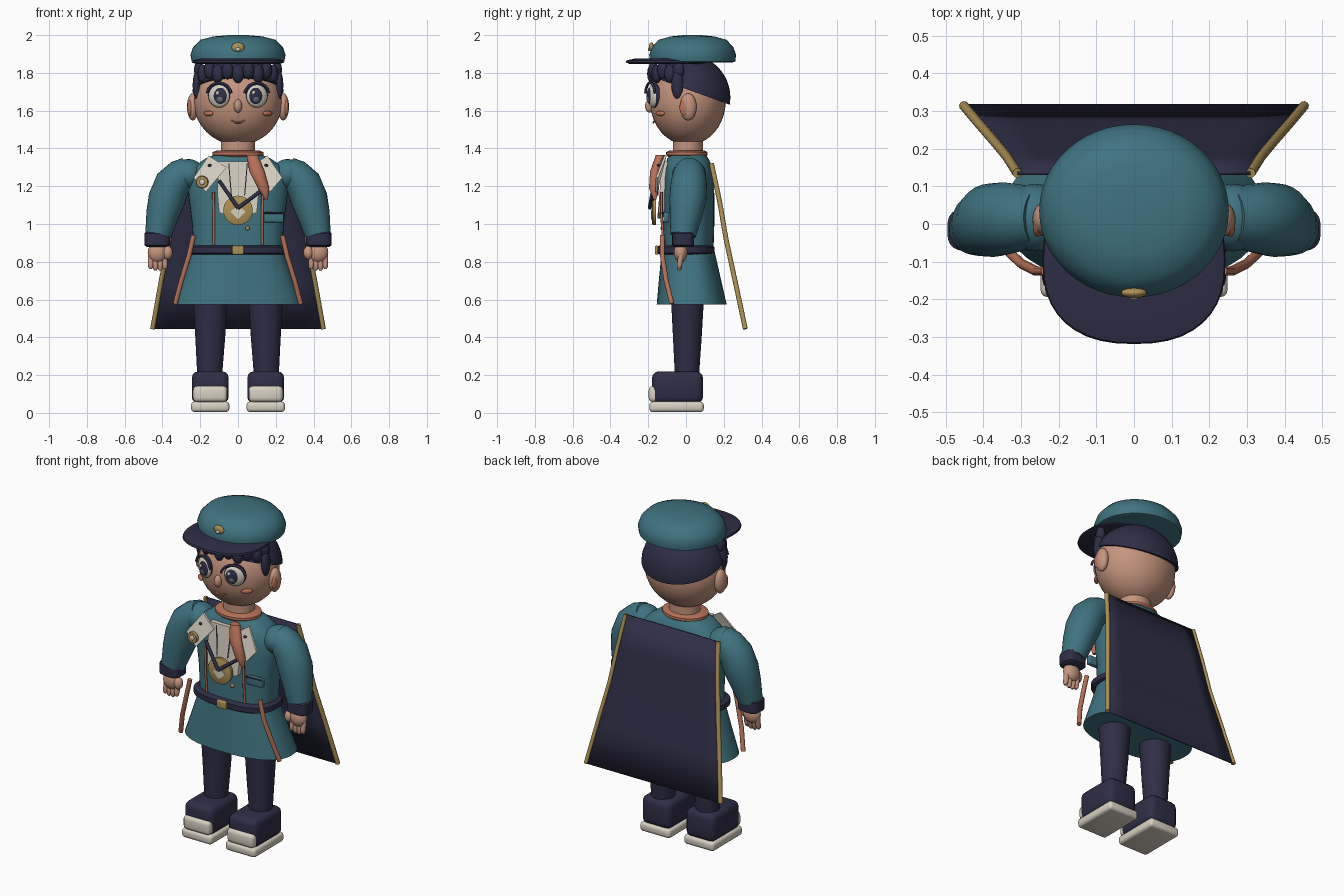
import bpy, bmesh
from math import sin, cos, pi, radians, copysign
from mathutils import Vector, Matrix, Quaternion

if "Cube" in bpy.data.objects:
    bpy.data.objects.remove(bpy.data.objects["Cube"])


def material(name, r, g, b):
    m = bpy.data.materials.new(name)
    m.use_nodes = True
    m.diffuse_color = (r, g, b, 1)
    m.node_tree.nodes["Principled BSDF"].inputs["Base Color"].default_value = (r, g, b, 1)
    return m


TEAL = material("teal cloth", .05, .17, .215)
NAVY = material("navy cloth", .028, .027, .062)
SKIN = material("skin", .56, .30, .21)
CLAY = material("terracotta", .49, .17, .10)
CREAM = material("cream", .68, .63, .54)
GOLD = material("gold", .42, .28, .09)
GREY = material("grey iris", .13, .14, .17)


def finish(name, bm, mat, angle=40):
    """Turn a bmesh into an object, smooth except at sharp edges."""
    bmesh.ops.recalc_face_normals(bm, faces=bm.faces)
    for f in bm.faces:
        f.smooth = True
    for e in bm.edges:
        e.smooth = e.calc_face_angle(0) < radians(angle)
    mesh = bpy.data.meshes.new(name)
    bm.to_mesh(mesh)
    bm.free()
    mesh.materials.append(mat)
    ob = bpy.data.objects.new(name, mesh)
    bpy.context.collection.objects.link(ob)
    return ob


def skin_rings(name, rings, mat, angle=40):
    bm = bmesh.new()
    loops = [[bm.verts.new(p) for p in ring] for ring in rings]
    n = len(loops[0])
    for a, b in zip(loops, loops[1:]):
        for i in range(n):
            bm.faces.new((a[i], a[(i + 1) % n], b[(i + 1) % n], b[i]))
    bm.faces.new(loops[0])
    bm.faces.new(loops[-1])
    return finish(name, bm, mat, angle)


def loft(name, sections, mat, power=2, n=40):
    """Stack level rounded sections (x, y, z, rx, ry)."""
    def oval(x, y, z, rx, ry):
        for i in range(n):
            c, s = cos(2 * pi * i / n), sin(2 * pi * i / n)
            yield (x + rx * copysign(abs(c) ** (2 / power), c),
                   y + ry * copysign(abs(s) ** (2 / power), s), z)
    return skin_rings(name, [list(oval(*s)) for s in sections], mat)


def tube(name, path, mat, n=10):
    """Round tube through points (x, y, z, radius)."""
    pts = [Vector(p[:3]) for p in path]
    rings, q, axis = [], Quaternion(), Vector((0, 0, 1))
    for i, p in enumerate(pts):
        d = (pts[min(i + 1, len(pts) - 1)] - pts[max(i - 1, 0)]).normalized()
        q = axis.rotation_difference(d) @ q
        axis = d
        rings.append([p + q @ Vector((cos(2 * pi * k / n), sin(2 * pi * k / n), 0)) * path[i][3]
                      for k in range(n)])
    return skin_rings(name, rings, mat, 50)


def ball(name, centre, radii, mat, turn=0, seg=24):
    bm = bmesh.new()
    m = (Matrix.Translation(centre) @ Matrix.Rotation(turn, 4, 'Z')
         @ Matrix.Diagonal((*radii, 1)))
    bmesh.ops.create_uvsphere(bm, u_segments=seg, v_segments=seg // 2, radius=1, matrix=m)
    return finish(name, bm, mat)


def box(name, centre, size, mat, bevel):
    bm = bmesh.new()
    m = Matrix.Translation(centre) @ Matrix.Diagonal((*size, 1))
    bmesh.ops.create_cube(bm, size=1, matrix=m)
    bmesh.ops.bevel(bm, geom=bm.edges[:], offset=bevel, segments=3, profile=.5, affect='EDGES')
    return finish(name, bm, mat)


def plate(name, points, mat, thick=.012):
    bm = bmesh.new()
    f = bm.faces.new([bm.verts.new(p) for p in points])
    new = bmesh.ops.extrude_face_region(bm, geom=[f])["geom"]
    bmesh.ops.translate(bm, vec=(0, thick, 0),
                        verts=[v for v in new if isinstance(v, bmesh.types.BMVert)])
    return finish(name, bm, mat)


# Head, neck and nose
ball("head", (0, .01, 1.65), (.235, .2, .232), SKIN, seg=40)
loft("neck", [(0, .01, 1.34, .09, .08), (0, .01, 1.47, .09, .08)], SKIN)
ball("nose", (0, -.19, 1.625), (.022, .027, .036), SKIN)

# Hair shell trimmed by a sloping plane
bm = bmesh.new()
bmesh.ops.create_uvsphere(bm, u_segments=40, v_segments=24, radius=1,
                          matrix=Matrix.Translation((0, .015, 1.67)) @ Matrix.Diagonal((.245, .22, .225, 1)))
cut = bmesh.ops.bisect_plane(bm, geom=bm.verts[:] + bm.edges[:] + bm.faces[:],
                             plane_co=(0, 0, 1.715), plane_no=(0, .36, 1), clear_inner=True)
bmesh.ops.edgeloop_fill(bm, edges=[e for e in cut["geom_cut"] if isinstance(e, bmesh.types.BMEdge)])
finish("hair_back", bm, NAVY)
for i in range(11):
    a = radians(-75 + 15 * i)
    drop = .02 * (i % 2)
    ball("fringe_lock", (.215 * sin(a), .01 - .19 * cos(a), 1.815 - drop),
         (.032, .026, .05), NAVY, a, 12)

# Cap
CY = .035
loft("cap_crown", [(0, CY, 1.855, .228, .21), (0, CY, 1.86, .245, .226), (0, CY, 1.895, .252, .23),
                   (0, CY, 1.935, .238, .216), (0, CY, 1.975, .2, .18),
                   (0, CY, 1.993, .13, .115), (0, CY, 2.0, .05, .045)], TEAL, n=48)
loft("cap_visor", [(0, -.1, 1.848, .225, .2), (0, -.1, 1.855, .243, .219),
                   (0, -.1, 1.866, .24, .215), (0, -.09, 1.876, .2, .18)], NAVY, 2.4)
ball("cap_badge", (0, -.183, 1.935), (.034, .014, .026), GOLD)
ball("cap_badge_centre", (0, -.196, 1.925), (.012, .006, .01), CREAM, seg=12)

# Face features and ears
tube("mouth", [(-.037, -.166, 1.548, .004), (-.015, -.172, 1.538, .005),
               (.015, -.172, 1.538, .005), (.037, -.166, 1.548, .004)], CLAY)
for side, s in (("left", 1), ("right", -1)):
    t = s * .38
    ball(side + "_sideburn", (s * .218, -.045, 1.735), (.022, .032, .075), NAVY)
    ball(side + "_ear", (s * .24, .012, 1.62), (.03, .044, .072), SKIN)
    ball(side + "_inner_ear", (s * .255, -.008, 1.615), (.014, .026, .045), CLAY)
    ball(side + "_eye_rim", (s * .1, -.168, 1.682), (.062, .024, .066), NAVY, t)
    ball(side + "_eye_white", (s * .1, -.174, 1.678), (.058, .025, .061), CREAM, t)
    ball(side + "_iris", (s * .096, -.186, 1.678), (.042, .019, .047), NAVY, t)
    ball(side + "_iris_glow", (s * .096, -.195, 1.662), (.022, .012, .02), GREY, t)
    ball(side + "_eye_glint", (s * .096 - .013, -.203, 1.694), (.01, .006, .012), CREAM, t, 12)
    tube(side + "_lash", [(s * (.1 + .066 * cos(radians(d))), -.19 + .025 * cos(radians(d)),
                           1.682 + .066 * sin(radians(d)), .007) for d in range(10, 171, 20)], NAVY, 8)
    ball(side + "_cheek", (s * .157, -.137, 1.585), (.033, .012, .014), CLAY, s * .75)

# Coat body, skirt and belt
loft("coat_body", [(0, .01, .84, .235, .135), (0, .015, 1.0, .243, .135), (0, .015, 1.15, .262, .135),
                   (0, .015, 1.24, .265, .132), (0, .015, 1.3, .24, .125),
                   (0, .01, 1.345, .175, .11), (0, .01, 1.372, .115, .09)], TEAL, 2.5)
loft("coat_skirt", [(0, .03, .575, .342, .185), (0, .02, .72, .288, .162),
                    (0, .01, .87, .236, .138)], TEAL, 2.4)
loft("belt", [(0, 0, .838, .245, .14), (0, 0, .847, .262, .152),
              (0, 0, .877, .262, .152), (0, 0, .887, .245, .14)], NAVY, 2.6)
box("buckle", (0, -.155, .862), (.062, .02, .046), GOLD, .006)
loft("scarf_collar", [(0, .005, 1.355, .125, .1), (0, .005, 1.365, .136, .11),
                      (0, .005, 1.38, .136, .11), (0, .005, 1.39, .11, .09)], CLAY)

# Shirt front, scarf tail and medal
plate("shirt_bib", [(-.1, -.128, 1.33), (-.11, -.14, 1.17), (-.1, -.146, 1.06), (0, -.152, 1.03),
                    (.1, -.146, 1.06), (.11, -.14, 1.17), (.1, -.128, 1.33)], CREAM, .03)
for x in (-.035, .035):
    tube("bib_pleat", [(x * 1.4, -.136, 1.32, .003), (x, -.15, 1.15, .003)], GREY, 6)
loft("scarf_tail", [(.15, -.165, 1.13, .008, .008), (.135, -.17, 1.19, .03, .026),
                    (.1, -.165, 1.28, .04, .025), (.075, -.135, 1.365, .03, .025)], CLAY, n=16)
tube("medal", [(0, -.158, 1.072, .078), (0, -.176, 1.072, .078), (0, -.181, 1.072, .068)], GOLD, 32)
plate("medal_diamond", [(0, -.184, 1.025), (.04, -.184, 1.065), (0, -.184, 1.1), (-.04, -.184, 1.065)],
      CREAM, .008)
for end in ((-.1, -.168, 1.23), (.115, -.168, 1.17)):
    tube("medal_cord", [(0, -.192, 1.085, .01), (*end, .01)], NAVY)
ball("coat_button", (.05, -.125, .978), (.012, .01, .012), GOLD, seg=12)
tube("chest_badge", [(-.19, -.155, 1.222, .034), (-.19, -.17, 1.222, .03)], GOLD, 16)
ball("chest_badge_centre", (-.19, -.171, 1.222), (.015, .005, .015), CREAM, seg=12)
box("chest_pocket", (.19, -.104, 1.035), (.105, .03, .052), TEAL, .006)
tube("pocket_trim", [(.14, -.124, 1.058, .005), (.24, -.118, 1.058, .005)], NAVY, 8)

# Paired clothing, arms, hands, legs and shoes
for side, s in (("left", 1), ("right", -1)):
    plate(side + "_lapel", [(s * .155, -.115, 1.362), (s * .235, -.16, 1.245),
                            (s * .17, -.163, 1.17), (s * .06, -.147, 1.3)], CREAM)
    ball(side + "_lapel_stud", (s * .15, -.146, 1.31), (.01, .008, .007), NAVY, seg=12)
    tube(side + "_coat_piping", [(s * .128, -.118, .89, .007), (s * .128, -.13, 1.05, .007),
                                 (s * .13, -.13, 1.17, .007)], CLAY, 8)
    tube(side + "_skirt_piping", [(s * .235, -.125, .94, .013), (s * .26, -.125, .83, .013),
                                  (s * .3, -.105, .7, .013), (s * .332, -.075, .578, .013)], CLAY)
    ball(side + "_shoulder", (s * .262, .017, 1.262), (.085, .09, .082), TEAL)
    tube(side + "_sleeve", [(s * .255, .017, 1.285, .075), (s * .3, .017, 1.258, .088),
                            (s * .345, .015, 1.215, .096), (s * .378, .01, 1.13, .098),
                            (s * .4, 0, 1.05, .087), (s * .424, -.015, .94, .068)], TEAL, 28)
    loft(side + "_cuff", [(s * .428, -.015, z, .068 - d, .058 - d)
                          for z, d in ((.878, .014), (.888, 0), (.95, 0), (.962, .014))], NAVY, 3)
    ball(side + "_palm", (s * .425, -.028, .85), (.053, .036, .055), SKIN)
    ball(side + "_thumb", (s * .372, -.04, .848), (.026, .026, .036), SKIN)
    for i in range(4):
        x = s * (.387 + .025 * i)
        tip = .755 + .008 * (i in (0, 3))
        tube(side + "_finger", [(x, -.025, .84, .015), (x, -.033, .79, .015),
                                (x, -.036, tip + .008, .013), (x, -.036, tip, .007)], SKIN)
    loft(side + "_leg", [(s * .15, .005, .2, .066, .064), (s * .147, .007, .4, .079, .076),
                         (s * .146, .008, .62, .093, .088)], NAVY)
    box(side + "_shoe", (s * .147, -.045, .135), (.195, .27, .17), NAVY, .035)
    box(side + "_toe_cap", (s * .147, -.165, .1), (.18, .065, .085), CREAM, .022)
    box(side + "_sole", (s * .147, -.05, .032), (.203, .288, .055), CREAM, .018)

# Cape with gold edging
edge = [(.31, .135, 1.32), (.337, .178, 1.12), (.365, .212, .92), (.41, .264, .68), (.452, .314, .445)]
bm = bmesh.new()
rows = [[bm.verts.new((x * k / 4, y, z)) for k in range(-4, 5)] for x, y, z in edge]
for a, b in zip(rows, rows[1:]):
    for i in range(8):
        bm.faces.new((a[i], a[i + 1], b[i + 1], b[i]))
cape = finish("cape", bm, NAVY)
solid = cape.modifiers.new("thickness", 'SOLIDIFY')
solid.thickness = .01
solid.offset = 0
for side, s in (("left", 1), ("right", -1)):
    tube(side + "_cape_edging", [(s * x, y, z, .013) for x, y, z in edge], GOLD)
